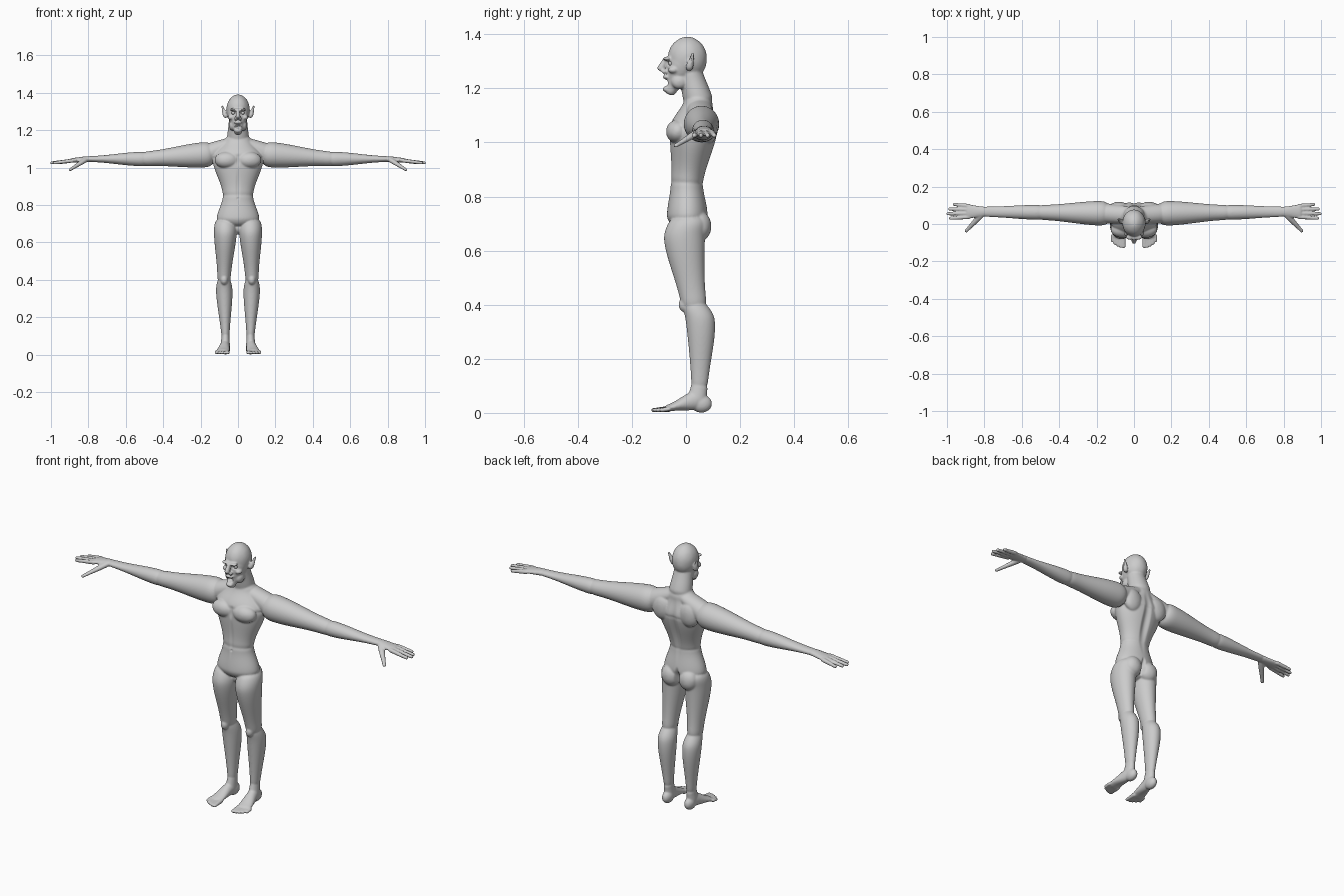
import bpy, bmesh, math
from mathutils import Vector, Matrix

default_cube = bpy.data.objects.get("Cube")
if default_cube:
    bpy.data.objects.remove(default_cube, do_unlink=True)

SEGMENTS = 16
STEPS = 8
LEFT_ONLY = (1,)
BOTH = (1, -1)


def limb(start, end, start_radii, end_radii, bulge=0, bow=0, sides=LEFT_ONLY):
    """Tapered elliptical tube with round ends; radii are (across, deep).
    The bulge fattens it nearer its start, the bow bends it along y."""
    start, end = Vector(start), Vector(end)
    along = (end - start).normalized()
    upright = abs(along.z) > abs(along.x) + abs(along.y)
    hint = Vector((0, 1, 0)) if upright else Vector((0, 0, 1))
    across = along.cross(hint).normalized()
    deep = across.cross(along)
    rings = []
    for step in range(STEPS + 1):
        t = step / STEPS
        ease = t * t * (3 - 2 * t)
        swell = math.sin(math.pi * math.sqrt(t))
        centre = start.lerp(end, t) + Vector((0, bow * swell, 0))
        radii = Vector(start_radii).lerp(Vector(end_radii), ease)
        rings.append((centre, radii + Vector((bulge, bulge)) * swell))
    # narrower rings round off the two ends
    first, last = rings[0], rings[-1]
    rings.insert(0, (first[0] - along * min(first[1]) / 2, first[1] * .7))
    rings.append((last[0] + along * min(last[1]) / 2, last[1] * .7))

    for side in sides:
        loops = []
        for centre, radii in rings:
            loop = []
            for i in range(SEGMENTS):
                angle = math.tau * i / SEGMENTS
                point = (centre + across * radii[0] * math.cos(angle)
                         + deep * radii[1] * math.sin(angle))
                point.x *= side
                loop.append(bm.verts.new(point))
            loops.append(loop)
        faces = [bm.faces.new(loops[0]), bm.faces.new(loops[-1])]
        for low, high in zip(loops, loops[1:]):
            for i in range(SEGMENTS):
                j = (i + 1) % SEGMENTS
                faces.append(bm.faces.new((low[i], low[j], high[j], high[i])))
        bmesh.ops.recalc_face_normals(bm, faces=faces)


def blob(centre, radii, sides=LEFT_ONLY):
    """Ellipsoid for a muscle or a facial mass."""
    for side in sides:
        place = Matrix.Translation((side * centre[0], centre[1], centre[2]))
        bmesh.ops.create_icosphere(bm, subdivisions=2, radius=1,
                                   matrix=place @ Matrix.Diagonal((*radii, 1)))


def press(mesh, centre, radii, push, sides=LEFT_ONLY):
    """Press a soft hollow into the skin along y."""
    for side in sides:
        middle = (side * centre[0], centre[1], centre[2])
        for vert in mesh.vertices:
            distance = sum(((p - c) / r) ** 2 for p, c, r in zip(vert.co, middle, radii))
            if distance < 1:
                vert.co.y += push * (1 - distance) ** 2


def add_object(name, mesh):
    ob = bpy.data.objects.new(name, mesh)
    bpy.context.collection.objects.link(ob)
    return ob


# joints of the left half
pelvis, waist = (0, .005, .72), (0, .003, .85)
chest, collar = (0, .03, 1.05), (0, .047, 1.15)
skull_base = (0, .015, 1.26)
shoulder, elbow = (.16, .057, 1.07), (.5, .062, 1.046)
wrist, knuckles = (.8, .066, 1.046), (.89, .067, 1.038)
hip, knee, ankle = (.066, .005, .7), (.075, .03, .4), (.067, .05, .1)
instep, ball = (.068, .04, .048), (.083, -.07, .016)

bm = bmesh.new()

# torso and neck
waist_size, chest_size = (.083, .062), (.14, .09)
limb(pelvis, waist, (.118, .078), waist_size)
limb(waist, chest, waist_size, chest_size)
limb(chest, collar, chest_size, (.075, .055))
limb(collar, skull_base, (.06, .055), (.05, .046))
limb(collar, shoulder, (.045, .03), (.055, .055), sides=BOTH)
blob((0, .01, .68), (.05, .05, .04))

# chest muscles, shoulder blades, buttocks
blob((.06, -.03, 1.04), (.07, .047, .048), BOTH)
blob((.08, .085, 1.06), (.06, .036, .07), BOTH)
blob((.052, .05, .69), (.055, .047, .06), BOTH)

# legs
limb(hip, knee, (.062, .078), (.036, .048), bulge=.003, bow=-.016, sides=BOTH)
limb(knee, ankle, (.035, .045), (.022, .031), bulge=.012, bow=.02, sides=BOTH)
blob((.074, -.004, .4), (.022, .025, .03), BOTH)

# feet and toes
limb(ankle, instep, (.022, .032), (.025, .036), sides=BOTH)
limb(instep, ball, (.026, .036), (.037, .013), sides=BOTH)
blob((.066, .057, .034), (.027, .042, .036), BOTH)
for toe in range(5):
    x = .056 + .015 * toe
    thick = .012 if toe == 0 else .009
    reach = -.125 + .002 * toe * toe
    limb((x, -.06, .015), (x, reach, .01), (thick, thick), (thick, .008), sides=BOTH)

# arms and palms
limb(shoulder, elbow, (.068, .07), (.041, .04), sides=BOTH)
limb(elbow, wrist, (.041, .04), (.028, .016), sides=BOTH)
limb(wrist, knuckles, (.028, .016), (.038, .013), sides=BOTH)

# fingers and thumbs
for finger, tip in enumerate((.985, 1, .99, .965)):
    limb((.88, .037 + .02 * finger, 1.038), (tip, .03 + .025 * finger, 1.025),
         (.011, .011), (.009, .009), sides=BOTH)
limb((.815, .05, 1.042), (.9, -.04, .987), (.017, .014), (.01, .008), sides=BOTH)

# skull, jaw and cheeks
blob((0, .005, 1.31), (.067, .078, .087))
limb((0, -.005, 1.3), (0, -.06, 1.187), (.058, .062), (.022, .022), bulge=.003)
blob((.028, -.025, 1.225), (.022, .032, .03), BOTH)
blob((.037, -.046, 1.268), (.019, .022, .014), BOTH)

# brows, nose and lips
blob((.022, -.07, 1.31), (.024, .016, .008), BOTH)
limb((0, -.074, 1.31), (0, -.095, 1.27), (.009, .01), (.013, .014))
blob((.012, -.08, 1.262), (.01, .012, .009), BOTH)
blob((0, -.072, 1.242), (.026, .015, .009))
blob((0, -.073, 1.197), (.022, .015, .011))

# pointed ears
limb((.065, .01, 1.268), (.085, .026, 1.33), (.007, .009), (.005, .005),
     bulge=.006, sides=BOTH)

# fuse the masses into one skin
masses = bpy.data.meshes.new("masses")
bm.to_mesh(masses)
bm.free()
body = add_object("body", masses)
body.modifiers.new("round", "SUBSURF").levels = 2
fuse = body.modifiers.new("fuse", "REMESH")
fuse.mode = "VOXEL"
fuse.voxel_size = .004
soften = body.modifiers.new("soften", "SMOOTH")
soften.iterations = 7
graph = bpy.context.evaluated_depsgraph_get()
skin = bpy.data.meshes.new_from_object(body.evaluated_get(graph))
body.modifiers.clear()
body.data = skin
bpy.data.meshes.remove(masses)

# spine, buttock cleft, belly line, navel, breastbone
press(skin, (0, .1, .95), (.03, .08, .2), -.012)
press(skin, (0, .09, .69), (.018, .06, .07), -.022)
press(skin, (0, -.07, .9), (.016, .05, .12), .005)
press(skin, (0, -.07, .835), (.008, .04, .008), .006)
press(skin, (0, -.08, 1.04), (.014, .05, .05), .008)
# open mouth, eye sockets, ear cups
press(skin, (0, -.085, 1.22), (.022, .04, .014), .034)
press(skin, (.025, -.07, 1.292), (.018, .035, .013), .012, BOTH)
press(skin, (.088, .012, 1.305), (.02, .011, .025), .006, BOTH)

# eyeballs
eyes = bpy.data.meshes.new("eyeballs")
bm = bmesh.new()
for side in BOTH:
    bmesh.ops.create_uvsphere(bm, u_segments=16, v_segments=10, radius=.01,
                              matrix=Matrix.Translation((side * .025, -.055, 1.293)))
bm.to_mesh(eyes)
bm.free()
add_object("eyeballs", eyes)

# one plain colour
grey = bpy.data.materials.new("plain_grey")
grey.use_nodes = True
colour = (.6, .6, .6, 1)
grey.diffuse_color = colour
grey.node_tree.nodes["Principled BSDF"].inputs["Base Color"].default_value = colour
for mesh in (skin, eyes):
    mesh.materials.clear()
    mesh.materials.append(grey)
    mesh.shade_smooth()
